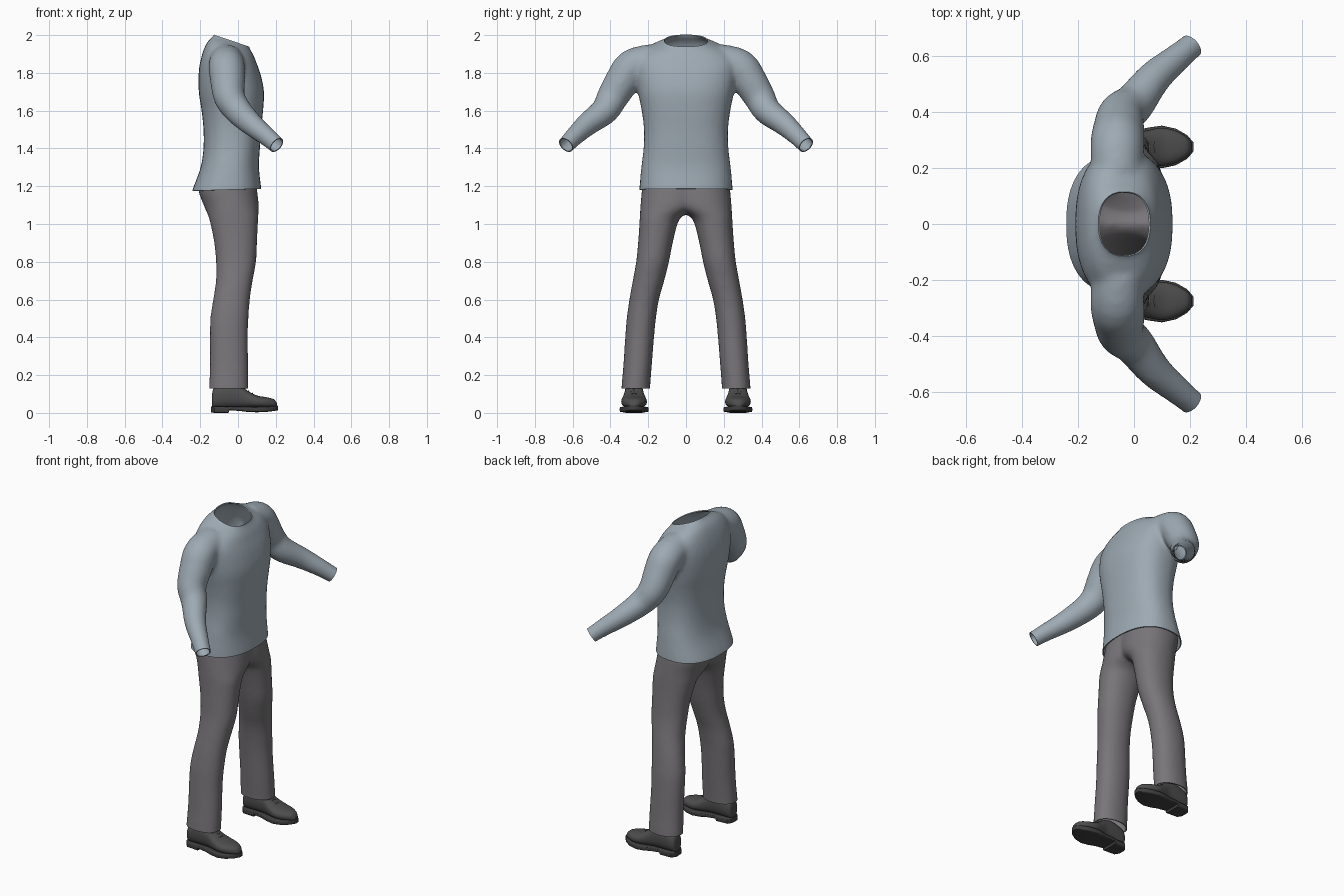
import bpy, bmesh, math
from mathutils import Vector

if "Cube" in bpy.data.objects:
    bpy.data.objects.remove(bpy.data.objects["Cube"])


def material(name, rgb):
    m = bpy.data.materials.new(name)
    m.use_nodes = True
    m.diffuse_color = (*rgb, 1)
    bsdf = next(n for n in m.node_tree.nodes if n.type == 'BSDF_PRINCIPLED')
    bsdf.inputs["Base Color"].default_value = (*rgb, 1)
    bsdf.inputs["Roughness"].default_value = 0.8
    return m


BLUE = material("blue_grey_knit", (0.34, 0.40, 0.45))
GREY = material("warm_grey_cloth", (0.19, 0.18, 0.19))
DARK = material("dark_leather", (0.075, 0.075, 0.075))
SOLE = material("sole_rubber", (0.05, 0.05, 0.05))


def spline(rows, steps=4):
    """Catmull-Rom interpolation of rows of numbers."""
    out = []
    for i in range(len(rows) - 1):
        a, b, c, d = (rows[max(0, min(len(rows) - 1, i + k))] for k in (-1, 0, 1, 2))
        for s in range(steps):
            t = s / steps
            out.append([0.5 * (2 * q + (r - p) * t + (2 * p - 5 * q + 4 * r - u) * t * t
                               + (3 * q - p - 3 * r + u) * t ** 3)
                        for p, q, r, u in zip(a, b, c, d)])
    return out + [list(rows[-1])]


def oval(power, n=32):
    """Unit superellipse points."""
    for k in range(n):
        a = 2 * math.pi * k / n
        c, s = math.cos(a), math.sin(a)
        yield (math.copysign(abs(c) ** (2 / power), c), math.copysign(abs(s) ** (2 / power), s))


def loft(bm, rings):
    """Closed skin through a list of rings."""
    loops = [[bm.verts.new(p) for p in ring] for ring in rings]
    new = [bm.faces.new(loops[0]), bm.faces.new(loops[-1])]
    n = len(loops[0])
    for a, b in zip(loops, loops[1:]):
        for i in range(n):
            j = (i + 1) % n
            new.append(bm.faces.new((a[i], a[j], b[j], b[i])))
    bmesh.ops.recalc_face_normals(bm, faces=new)


def make(name, bm, mat):
    me = bpy.data.meshes.new(name)
    bm.to_mesh(me)
    bm.free()
    ob = bpy.data.objects.new(name, me)
    bpy.context.collection.objects.link(ob)
    me.materials.append(mat)
    return ob


def bake(ob):
    """Replace the mesh with its modified result."""
    dg = bpy.context.evaluated_depsgraph_get()
    me = bpy.data.meshes.new_from_object(ob.evaluated_get(dg))
    ob.modifiers.clear()
    ob.data = me


def smooth(ob, angle=45):
    bpy.ops.object.select_all(action='DESELECT')
    ob.select_set(True)
    bpy.context.view_layer.objects.active = ob
    bpy.ops.object.shade_smooth_by_angle(angle=math.radians(angle))


def garment(ob, cuts, mat):
    """Fuse the overlapping volumes, cut the openings and give the cloth a thickness."""
    rm = ob.modifiers.new("fuse", 'REMESH')
    rm.mode, rm.voxel_size = 'VOXEL', 0.012
    sm = ob.modifiers.new("relax", 'SMOOTH')
    sm.factor, sm.iterations = 0.5, 10
    bake(ob)
    bm = bmesh.new()
    bm.from_mesh(ob.data)
    for co, no in cuts:
        bmesh.ops.bisect_plane(bm, geom=bm.verts[:] + bm.edges[:] + bm.faces[:],
                               plane_co=co, plane_no=no, clear_outer=True)
    bm.to_mesh(ob.data)
    bm.free()
    so = ob.modifiers.new("cloth", 'SOLIDIFY')
    so.thickness, so.offset = 0.006, -1
    bake(ob)
    ob.data.materials.clear()
    ob.data.materials.append(mat)
    smooth(ob, 50)


# Shirt torso: height, back, front, half width, forward tilt
TORSO = [(1.15, -.25, .126, .249, 0), (1.19, -.238, .123, .247, 0), (1.3, -.198, .111, .237, 0),
         (1.4, -.183, .116, .225, 0), (1.5, -.183, .123, .223, 0), (1.6, -.193, .133, .235, 0),
         (1.7, -.208, .138, .255, 0), (1.8, -.208, .12, .27, .05), (1.87, -.192, .1, .265, .15),
         (1.925, -.167, .082, .215, .25), (1.955, -.137, .067, .15, .34),
         (1.975, -.123, .056, .106, .34), (2.03, -.122, .056, .1, .34)]
# Sleeve: centre and radius
SLEEVE = [(-.06, .17, 1.865, .09), (-.06, .28, 1.832, .096), (-.055, .335, 1.76, .092),
          (-.045, .39, 1.67, .083), (0, .43, 1.6, .074), (.07, .52, 1.53, .062),
          (.15, .59, 1.465, .051), (.205, .635, 1.418, .046), (.24, .665, 1.385, .046)]

bm = bmesh.new()
rings = []
for z, xb, xf, hw, tilt in spline(TORSO):
    xc, r = (xb + xf) / 2, (xf - xb) / 2
    rings.append([(xc + r * c, hw * s, z - tilt * r * c) for c, s in oval(2.4)])
loft(bm, rings)
path = spline(SLEEVE)
for side in (1, -1):
    rings = []
    for i, (x, y, z, r) in enumerate(path):
        a, b = path[max(i - 1, 0)], path[min(i + 1, len(path) - 1)]
        t = (Vector(b[:3]) - Vector(a[:3])).normalized()
        u = t.cross(Vector((1, 0, 0))).normalized()
        v = t.cross(u)
        pts = [Vector((x, y, z)) + r * (c * u + s * v) for c, s in oval(2)]
        rings.append([(p.x, side * p.y, p.z) for p in pts])
    loft(bm, rings)
shirt = make("shirt", bm, BLUE)
garment(shirt, [((-.12, 0, 2.0), (.34, 0, 1)), ((0, 0, 1.183), (.03, 0, -1)),
                ((.205, .635, 1.418), (.62, .55, -.56)),
                ((.205, -.635, 1.418), (.62, -.55, -.56))], BLUE)

# Trouser leg: height, back, front, inner side, outer side
LEG = [(1.27, -.19, .088, -.1, .22), (1.19, -.212, .1, -.1, .233), (1.1, -.182, .11, -.07, .241),
       (1.04, -.157, .108, .02, .245), (1.0, -.146, .106, .045, .247), (.9, -.126, .101, .07, .254),
       (.8, -.117, .096, .09, .264), (.7, -.117, .078, .115, .282), (.6, -.132, .063, .143, .3),
       (.5, -.147, .056, .159, .314), (.4, -.149, .052, .169, .322), (.25, -.149, .055, .181, .332),
       (.13, -.154, .056, .19, .342), (.08, -.154, .056, .19, .342)]
bm = bmesh.new()
for side in (1, -1):
    loft(bm, [[((xb + xf) / 2 + (xf - xb) / 2 * c, side * ((yi + yo) / 2 + (yo - yi) / 2 * s), z)
               for c, s in oval(2.15)] for z, xb, xf, yi, yo in spline(LEG)])
trousers = make("trousers", bm, GREY)
garment(trousers, [((0, 0, 1.225), (0, 0, 1)), ((0, 0, .13), (0, 0, -1))], GREY)

# Shoe upper and sole: position along the foot, half width, bottom, top
UPPER = [(-.138, .02, .03, .085), (-.125, .042, .025, .135), (-.05, .05, .025, .16),
         (.01, .052, .025, .148), (.05, .06, .025, .118), (.1, .068, .025, .092),
         (.15, .057, .025, .083), (.19, .034, .027, .072), (.206, .014, .03, .05)]
TREAD = [(-.142, .028, .003, .033), (-.125, .049, 0, .035), (-.05, .054, 0, .035),
         (-.046, .054, .014, .035), (.01, .06, .01, .034), (.05, .069, .005, .033),
         (.1, .076, .003, .033), (.15, .065, .005, .034), (.19, .042, .01, .037),
         (.213, .015, .014, .038)]
for side, label in ((1, "left"), (-1, "right")):
    cy = side * .275
    for part, rows, power, steps, mat in (("shoe_upper", UPPER, 2.4, 4, DARK),
                                          ("shoe_sole", TREAD, 7, 1, SOLE)):
        bm = bmesh.new()
        loft(bm, [[(x, cy + hw * c, (zb + zt) / 2 + (zt - zb) / 2 * s) for c, s in oval(power)]
                  for x, hw, zb, zt in spline(rows, steps)])
        smooth(make(f"{label}_{part}", bm, mat))
    # Laces across the instep
    bm = bmesh.new()
    for x, z in ((.035, .129), (.055, .114), (.075, .103)):
        loft(bm, [[(x + .004 * c, cy + y, z + .004 * s - 9 * y * y) for c, s in oval(2, 8)]
                  for y in (-.03, -.015, 0, .015, .03)])
    smooth(make(f"{label}_shoe_laces", bm, DARK))
